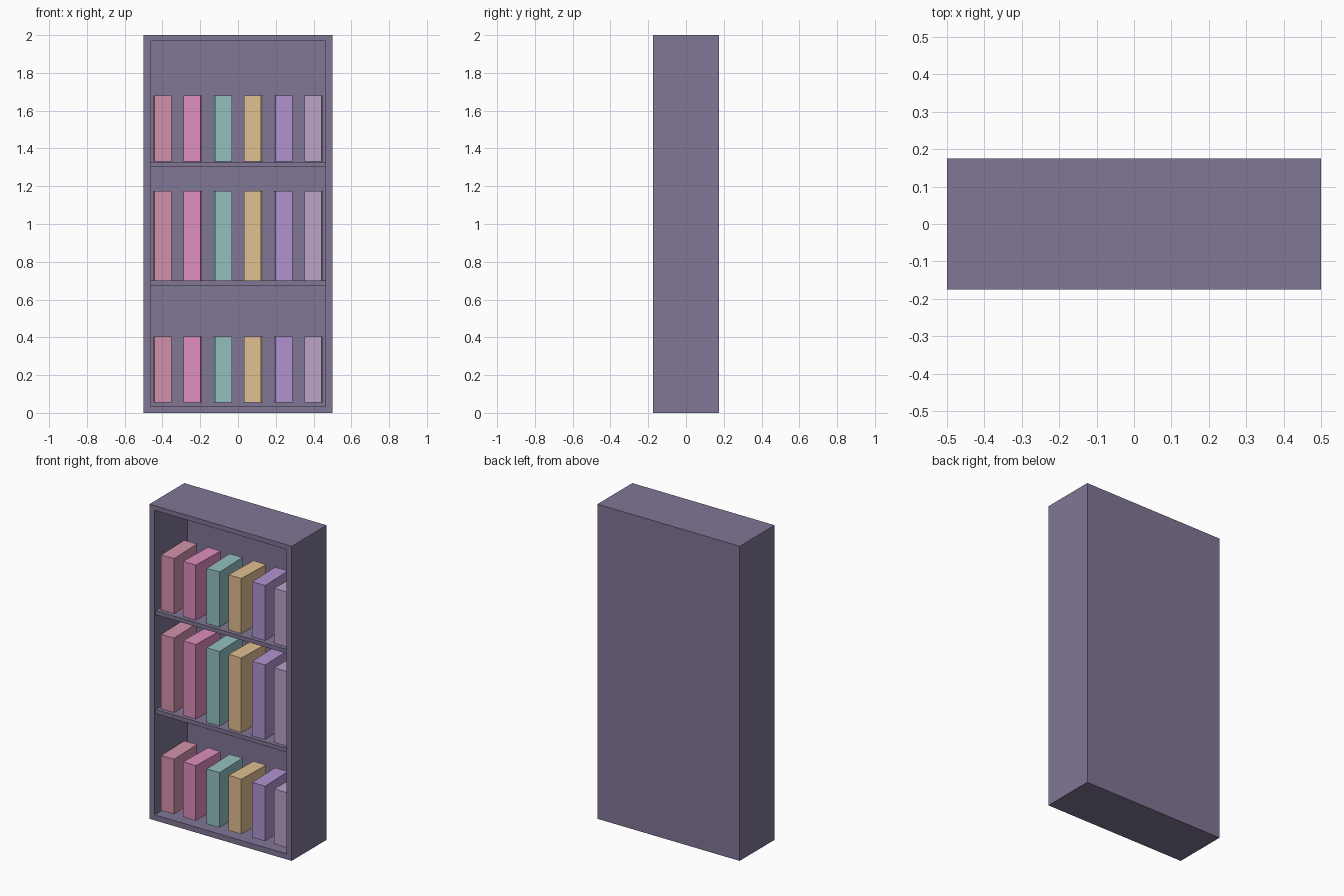
import bpy
from mathutils import Matrix

if "Cube" in bpy.data.objects:
    bpy.data.objects.remove(bpy.data.objects["Cube"])


def material(name, rgb):
    m = bpy.data.materials.new(name)
    m.diffuse_color = (*[(c / 255) ** 2.2 for c in rgb], 1)
    m.use_nodes = True
    m.node_tree.nodes["Principled BSDF"].inputs["Base Color"].default_value = m.diffuse_color
    return m


def box(name, lo, hi, mat, turn=0.0):
    size = [b - a for a, b in zip(lo, hi)]
    centre = [(a + b) / 2 for a, b in zip(lo, hi)]
    bpy.ops.mesh.primitive_cube_add(size=1)
    ob = bpy.context.object
    ob.name = name
    ob.data.transform(Matrix.Diagonal((*size, 1)))
    ob.location = centre
    ob.rotation_euler.z = turn
    ob.data.materials.append(mat)
    return ob


wood = material("wood", (128, 118, 148))
W, D, H = 0.5, 0.175, 2.0
IN, BACK = 0.463, 0.155          # inner half width, front of back panel
FLOOR, CEIL = 0.035, 1.97

# Case: sides, top, bottom and back panel
for side, s in (("left", -1), ("right", 1)):
    x = sorted((s * IN, s * W))
    box(f"{side}_side", (x[0], -D, 0), (x[1], D, H), wood)
box("bottom_panel", (-IN, -D, 0), (IN, D, FLOOR), wood)
box("top_panel", (-IN, -D, CEIL), (IN, D, H), wood)
box("back_panel", (-IN, BACK, FLOOR), (IN, D, CEIL), wood)

# Two shelves
for name, z in (("lower_shelf", 0.675), ("upper_shelf", 1.303)):
    box(name, (-IN, -0.165, z), (IN, BACK, z + 0.026), wood)

# Three rows of books, alternately turned a little
colours = [(210, 145, 170), (222, 140, 188), (146, 190, 190),
           (224, 190, 146), (176, 146, 208), (186, 160, 200)]
covers = [material(f"cover_{i + 1}", c) for i, c in enumerate(colours)]
rows = (("bottom", 0.055, 0.35), ("middle", 0.70, 0.475), ("top", 1.33, 0.35))
for row, z, h in rows:
    for i, cover in enumerate(covers):
        x = -0.4 + 0.16 * i
        turn = 0.03 if i in (0, 2, 4) else -0.03
        box(f"{row}_row_book_{i + 1}", (x - 0.045, -0.14, z),
            (x + 0.045, 0.1, z + h), cover, turn)
